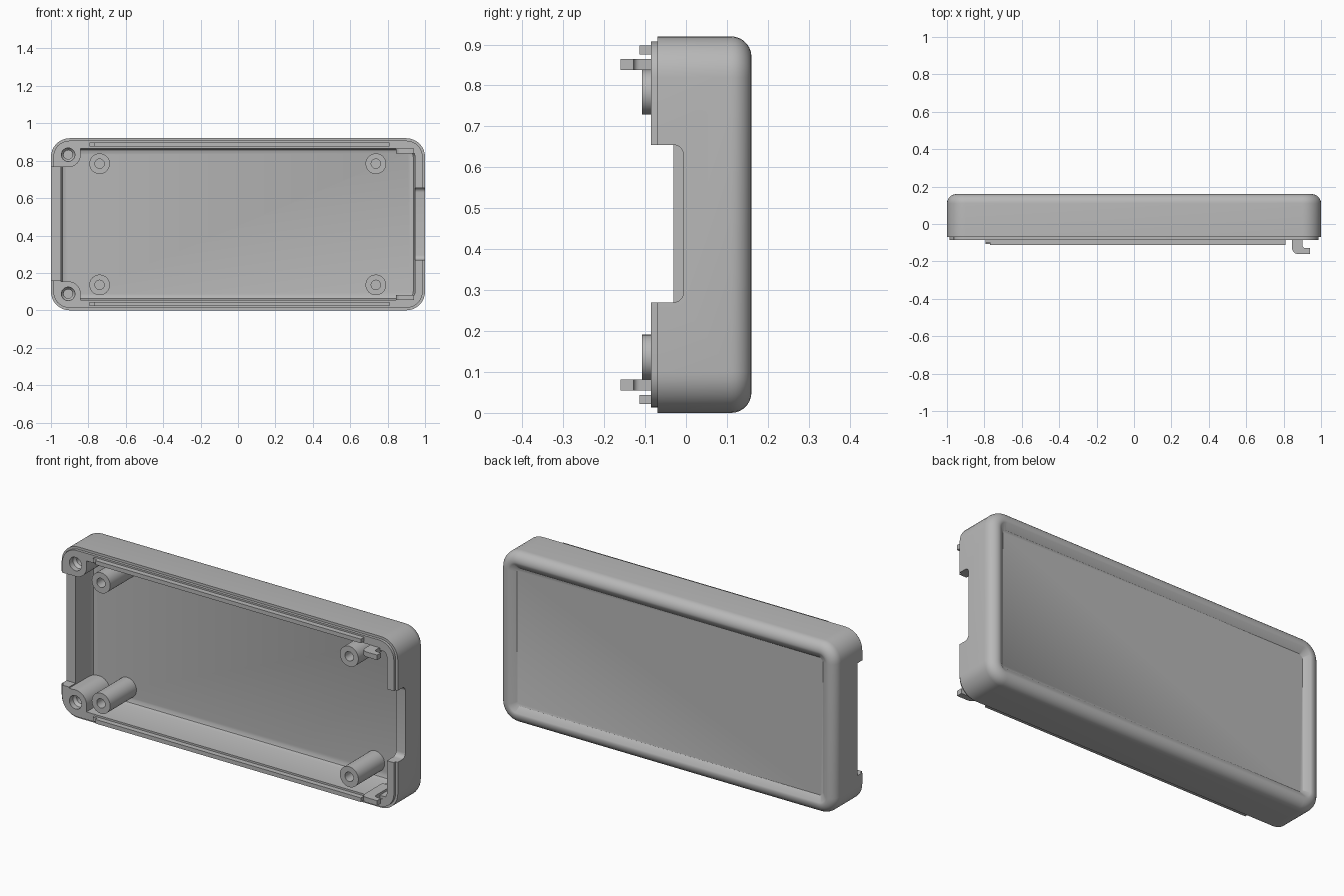
import bpy, bmesh, math

if "Cube" in bpy.data.objects:
    bpy.data.objects.remove(bpy.data.objects["Cube"])

grey = bpy.data.materials.new("plain grey")
grey.use_nodes = True
GREY = (0.48, 0.48, 0.48, 1)
grey.diffuse_color = GREY
grey.node_tree.nodes["Principled BSDF"].inputs["Base Color"].default_value = GREY

HX, HZ = 1.0, 0.46          # half width, half height
FRONT, FLOOR = -0.085, 0.115


def finish(name, bm):
    bmesh.ops.remove_doubles(bm, verts=bm.verts, dist=0.0001)
    bmesh.ops.recalc_face_normals(bm, faces=bm.faces)
    mesh = bpy.data.meshes.new(name)
    bm.to_mesh(mesh)
    bm.free()
    mesh.materials.append(grey)
    obj = bpy.data.objects.new(name, mesh)
    bpy.context.collection.objects.link(obj)
    return obj


def ring(cx, cz, hx, hz, r, y, seg=8):
    """Rounded rectangle (or circle when r equals both half sizes)."""
    pts = []
    for k, (sx, sz) in enumerate([(1, 1), (-1, 1), (-1, -1), (1, -1)]):
        for i in range(seg + 1):
            a = math.pi / 2 * (k + i / seg)
            pts.append((cx + sx * (hx - r) + r * math.cos(a), y,
                        cz + sz * (hz - r) + r * math.sin(a)))
    return pts


def loft(name, rings):
    bm = bmesh.new()
    rows = [[bm.verts.new(p) for p in row] for row in rings]
    n = len(rows[0])
    for a, b in zip(rows, rows[1:]):
        for i in range(n):
            j = (i + 1) % n
            bm.faces.new((a[i], a[j], b[j], b[i]))
    bm.faces.new(rows[0])
    bm.faces.new(rows[-1])
    return finish(name, bm)


def turned(name, x, z, profile):
    return loft(name, [ring(x, z, r, r, r, y) for r, y in profile])


def prism(name, pts, offset):
    bm = bmesh.new()
    face = bm.faces.new([bm.verts.new(p) for p in pts])
    out = bmesh.ops.extrude_face_region(bm, geom=[face])["geom"]
    bmesh.ops.translate(bm, vec=offset,
                        verts=[v for v in out if isinstance(v, bmesh.types.BMVert)])
    return finish(name, bm)


def box(name, x0, x1, y0, y1, z0, z1):
    return prism(name, [(x0, y0, z0), (x1, y0, z0), (x1, y1, z0), (x0, y1, z0)],
                 (0, 0, z1 - z0))


def combine(target, other, operation):
    mod = target.modifiers.new("join", "BOOLEAN")
    mod.operation, mod.solver, mod.object = operation, "EXACT", other
    deps = bpy.context.evaluated_depsgraph_get()
    mesh = bpy.data.meshes.new_from_object(target.evaluated_get(deps))
    target.modifiers.clear()
    target.data = mesh
    bpy.data.objects.remove(other)


# Shell: inset from the outline and depth, from inner floor round to the back panel
profile = [(0.08, FLOOR), (0.063, FLOOR - 0.006), (0.056, FLOOR - 0.025),
           (0.054, FRONT), (0.013, FRONT), (0.013, -0.07), (0, -0.07)]
for i in range(8):
    a = math.pi / 2 * i / 7
    profile.append((0.05 * (1 - math.cos(a)), 0.11 + 0.05 * math.sin(a)))
profile += [(0.06, 0.158), (0.09, 0.135)]
shell = loft("case_shell", [
    ring(0, HZ, HX - d, HZ - d, max(0.1 - d, 0.02), y) for d, y in profile])

# End wall openings
combine(shell, box("end_cut", -1.1, -0.93, -0.2, -0.03, 0.16, 0.765), "DIFFERENCE")
z0, z1, deep, r = 0.27, 0.655, -0.006, 0.025
slot = [(0.92, -0.2, z1), (0.92, -0.2, z0)]
for i in range(7):
    a = math.pi / 2 * i / 6
    slot.append((0.92, deep - r + r * math.sin(a), z0 + r - r * math.cos(a)))
for i in range(7):
    a = math.pi / 2 * i / 6
    slot.append((0.92, deep - r + r * math.cos(a), z1 - r + r * math.sin(a)))
combine(shell, prism("slot_cut", slot, (0.2, 0, 0)), "DIFFERENCE")

# Corner screw bosses, merged into the shell and drilled
for side in (-1, 1):
    z = HZ + side * 0.372
    wall = HZ + side * 0.42
    inner = HZ + side * 0.306
    turned_boss = turned("boss", -0.908, z, [(0.067, FRONT), (0.067, 0.125)])
    combine(shell, turned_boss, "UNION")
    combine(shell, box("boss_side", -0.965, -0.908, FRONT, 0.124,
                       min(inner, wall), max(inner, wall)), "UNION")
    combine(shell, box("boss_top", -0.96, -0.842, FRONT, 0.123,
                       min(z, wall), max(z, wall)), "UNION")
    combine(shell, turned("drill", -0.908, z, [
        (0.036, -0.2), (0.036, -0.055), (0.024, -0.04), (0.024, 0.08)]), "DIFFERENCE")

parts = [shell]
for side, word in ((-1, "lower"), (1, "upper")):
    # Circuit board standoffs
    for x, end in ((-0.74, "right"), (0.737, "left")):
        parts.append(turned(f"standoff_{word}_{end}", x, HZ + side * 0.324, [
            (0.055, 0.12), (0.055, -0.108), (0.025, -0.108), (0.025, 0.07)]))
    # Alignment tongue along the rim
    za, zb = sorted((HZ + side * 0.416, HZ + side * 0.438))
    parts.append(box(f"tongue_{word}", -0.77, 0.81, -0.113, -0.08, za, zb))
    parts.append(box(f"tongue_step_{word}", -0.795, -0.77, -0.098, -0.08, za, zb))
    # Snap hook: root on the wall, stem curling out towards the end
    za, zb = sorted((HZ + side * 0.378, HZ + side * 0.405))
    hook = [(0.845, 0.02), (0.845, -0.13)]
    for i in range(6):
        a = math.pi / 2 * i / 5
        hook.append((0.875 - 0.03 * math.cos(a), -0.128 - 0.032 * math.sin(a)))
    hook += [(0.94, -0.16), (0.94, -0.128), (0.915, -0.128)]
    for i in range(5):
        a = math.pi / 2 * i / 4
        hook.append((0.915 - 0.015 * math.sin(a), -0.113 - 0.015 * math.cos(a)))
    hook.append((0.9, 0.02))
    parts.append(prism(f"hook_{word}", [(x, y, za) for x, y in hook], (0, 0, zb - za)))
    za, zb = sorted((HZ + side * 0.39, HZ + side * 0.42))
    parts.append(box(f"hook_root_{word}", 0.845, 0.94, -0.08, 0.05, za, zb))

bpy.ops.object.select_all(action="DESELECT")
for obj in parts:
    obj.select_set(True)
bpy.context.view_layer.objects.active = shell
bpy.ops.object.shade_smooth_by_angle(angle=math.radians(35))
